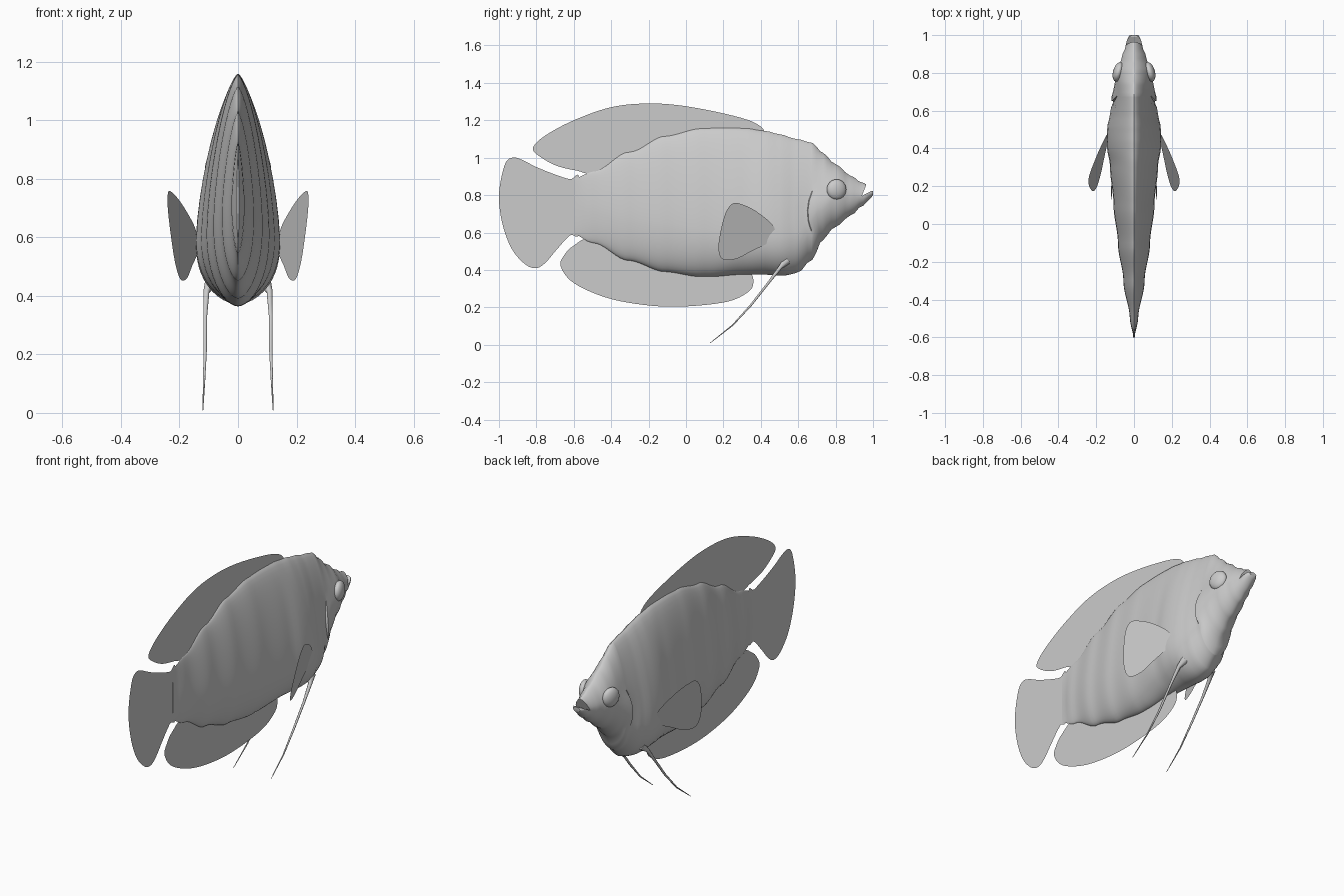
import bpy, bmesh, math
from mathutils import Vector

old = bpy.data.objects.get("Cube")
if old:
    bpy.data.objects.remove(old, do_unlink=True)

grey = bpy.data.materials.new("plain grey")
grey.use_nodes = True
grey.diffuse_color = (0.6, 0.6, 0.6, 1)
grey.node_tree.nodes["Principled BSDF"].inputs["Base Color"].default_value = grey.diffuse_color


def make_object(name, bm, smooth_angle=None):
    bmesh.ops.recalc_face_normals(bm, faces=bm.faces[:])
    mesh = bpy.data.meshes.new(name)
    bm.to_mesh(mesh)
    bm.free()
    mesh.materials.append(grey)
    obj = bpy.data.objects.new(name, mesh)
    bpy.context.collection.objects.link(obj)
    if smooth_angle:
        bpy.ops.object.select_all(action="DESELECT")
        obj.select_set(True)
        bpy.context.view_layer.objects.active = obj
        bpy.ops.object.shade_smooth_by_angle(angle=math.radians(smooth_angle))
    return obj


def slope(rows, i, column):
    a, b = rows[max(i - 1, 0)], rows[min(i + 1, len(rows) - 1)]
    return (b[column] - a[column]) / (b[0] - a[0])


def sample(rows, y):
    """Smoothly interpolate a table of stations at position y."""
    i = max(k for k in range(len(rows) - 1) if rows[k][0] <= y)
    a, b = rows[i], rows[i + 1]
    h = b[0] - a[0]
    t = (y - a[0]) / h
    s = t * t * (3 - 2 * t)
    return [a[c] + s * (b[c] - a[c])
            + h * t * (1 - t) * ((1 - t) * (slope(rows, i, c) - (b[c] - a[c]) / h)
                                 - t * (slope(rows, i + 1, c) - (b[c] - a[c]) / h)
                                 + (1 - 2 * t) * (b[c] - a[c]) / h)
            - t * (1 - t) * (1 - 2 * t) * (b[c] - a[c])
            for c in range(1, len(a))]


# Body stations: y, belly height, back height, half width, height of widest point
stations = [
    (-.6, .59, .89, .004, .74), (-.5, .545, .925, .022, .72),
    (-.3, .45, 1.03, .056, .68), (-.1, .39, 1.115, .085, .65),
    (.1, .365, 1.155, .108, .62), (.3, .375, 1.157, .127, .6),
    (.42, .375, 1.143, .143, .59), (.5, .37, 1.125, .142, .58),
    (.58, .385, 1.1, .126, .6), (.64, .45, 1.08, .11, .66),
    (.72, .56, 1.025, .102, .74), (.8, .63, .965, .092, .8),
    (.88, .69, .905, .066, .8), (.94, .74, .868, .045, .8),
    (.98, .775, .85, .036, .81), (1, .8, .825, .022, .812)]
GILL_Y, GILL_Z, GILL_REACH = .65, .71, .11


def body_point(y, angle, side):
    low, high, width, mid = sample(stations, y)
    t = math.sin(angle)
    z = mid + t * (high - mid if t > 0 else mid - low)
    if t > 0:
        x = width * max(0, 1 - t ** 1.5) ** .68
    else:
        x = width * max(0, 1 - abs(t) ** 2.3) ** .58
    # Gill cover: a raised flap with a curved rear edge
    d = min(1, abs(z - GILL_Z) / GILL_REACH)
    if y > GILL_Y:
        x += .014 * (1 - d * d) * math.exp(-((y - GILL_Y) / .07) ** 2)
    y += .025 * d * d * math.exp(-((y - GILL_Y) / .08) ** 2)
    return Vector((side * x, y, z))


def build_body():
    bm = bmesh.new()
    steps = 24
    angles = [math.pi * (k / steps - .5) for k in range(steps + 1)]
    ys = sorted([-.6 + .025 * i for i in range(65)] + [GILL_Y - .002, GILL_Y + .002, .99])
    ys = [y for y in ys if abs(y - GILL_Y) > .001]
    rings = []
    for y in ys:
        y = min(y, 1)
        ring = [body_point(y, a, 1) for a in angles]
        ring += [body_point(y, a, -1) for a in reversed(angles[1:-1])]
        rings.append([bm.verts.new(p) for p in ring])
    for a, b in zip(rings, rings[1:]):
        for k in range(len(a)):
            n = (k + 1) % len(a)
            bm.faces.new((a[k], a[n], b[n], b[k]))
    bm.faces.new(rings[0])
    bm.faces.new(rings[-1])
    return make_object("body", bm, 40)


body = build_body()

# Open mouth: a wedge cut between the lips
bm = bmesh.new()
wedge = [(.94, .795), (.962, .85), (.975, .9), (1.05, .9), (1.05, .83), (.99, .822)]
face = bm.faces.new([bm.verts.new((-.2, y, z)) for y, z in wedge])
extruded = bmesh.ops.extrude_face_region(bm, geom=[face])["geom"]
bmesh.ops.translate(bm, vec=(.4, 0, 0), verts=[v for v in extruded if isinstance(v, bmesh.types.BMVert)])
cutter = make_object("mouth_cutter", bm)
cutter.hide_render = True
cutter.hide_set(True)
cutter.display_type = "WIRE"
cut = body.modifiers.new("mouth", "BOOLEAN")
cut.object = cutter
cut.operation = "DIFFERENCE"
cut.solver = "EXACT"


def fin(name, outline, place=lambda y, z: (0, y, z), divisions=6):
    """Thin sheet with a smooth closed outline through the given points."""
    bm = bmesh.new()
    pts = [Vector(p) for p in outline]
    n = len(pts)
    verts = []
    for i in range(n):
        p, a, b, q = (pts[(i + k) % n] for k in (-1, 0, 1, 2))
        for j in range(divisions):
            t = j / divisions
            c = a + .5 * t * (b - p + t * (2 * p - 5 * a + 4 * b - q + t * (3 * a - p - 3 * b + q)))
            verts.append(bm.verts.new(place(*c)))
    bm.faces.new(verts)
    bmesh.ops.triangulate(bm, faces=bm.faces[:])
    return make_object(name, bm)


# Middle fins
fin("dorsal_fin", [
    (.41, 1.13), (.38, 1.18), (.25, 1.225), (0, 1.275), (-.2, 1.29), (-.4, 1.27),
    (-.6, 1.2), (-.75, 1.12), (-.815, 1.06), (-.8, 1.02), (-.7, .96), (-.58, .93),
    (-.5, .92), (-.3, 1), (0, 1.1), (.25, 1.12)])
fin("anal_fin", [
    (.34, .39), (.36, .33), (.33, .28), (.22, .23), (0, .205), (-.2, .21),
    (-.42, .25), (-.6, .33), (-.67, .42), (-.65, .48), (-.6, .53), (-.5, .57),
    (-.3, .48), (0, .4), (.25, .41)])
fin("tail_fin", [
    (-.57, .89), (-.62, .885), (-.7, .91), (-.8, .95), (-.88, .99), (-.93, 1),
    (-.97, .96), (-1, .8), (-.98, .64), (-.93, .51), (-.86, .43), (-.8, .41),
    (-.75, .44), (-.69, .51), (-.62, .585), (-.57, .6)])

# Paired parts
pectoral = [(.47, .63), (.38, .71), (.3, .75), (.25, .755), (.21, .7), (.18, .58),
            (.175, .5), (.2, .455), (.27, .46), (.35, .5), (.46, .56)]
feeler = [(.09, .54, .45, .024), (.108, .505, .415, .011), (.112, .44, .33, .007),
          (.112, .35, .215, .006), (.116, .25, .105, .004), (.12, .13, .01, .0015)]
for side, label in ((1, "left"), (-1, "right")):
    fin(label + "_pectoral_fin", pectoral,
        lambda y, z: (side * (.143 + .31 * (.46 - y) + .195 * (z - .6)), y, z))

    # Eye: flattened ball set in the cheek
    bm = bmesh.new()
    bmesh.ops.create_uvsphere(bm, u_segments=32, v_segments=16, radius=.052)
    for v in bm.verts:
        x, y, z = v.co
        v.co = (side * (.083 + .55 * x - .2 * y), .805 + y, .83 + 1.05 * z)
    make_object(label + "_eye", bm, 60)

    # Trailing feeler under the belly
    curve = bpy.data.curves.new(label + "_feeler", "CURVE")
    curve.dimensions = "3D"
    curve.bevel_depth = 1
    curve.bevel_resolution = 2
    curve.use_fill_caps = True
    spline = curve.splines.new("POLY")
    spline.points.add(len(feeler) - 1)
    for point, (x, y, z, radius) in zip(spline.points, feeler):
        point.co = (side * x, y, z, 1)
        point.radius = radius
    spline.use_smooth = True
    curve.materials.append(grey)
    bpy.context.collection.objects.link(bpy.data.objects.new(label + "_feeler", curve))
